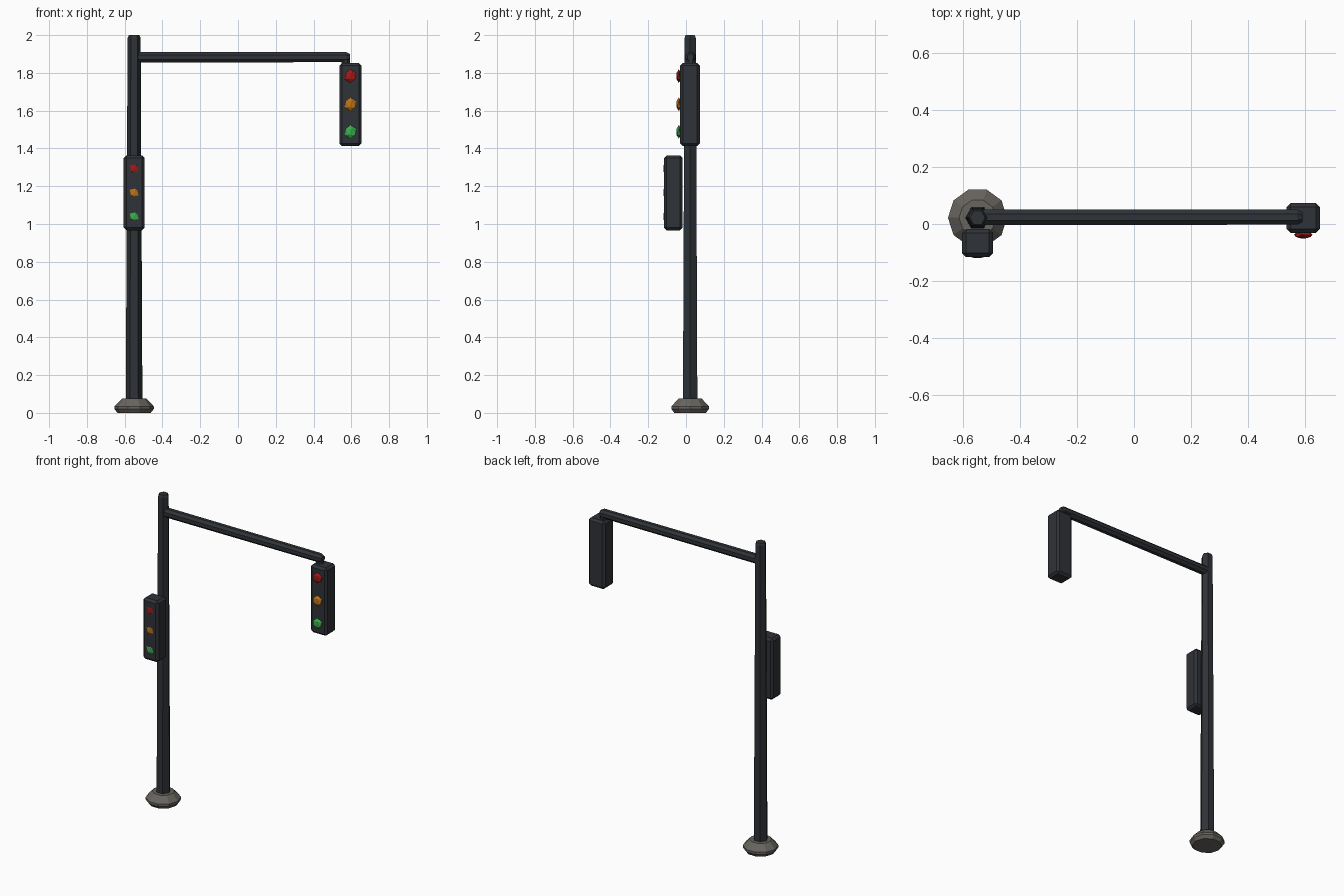
import bpy, bmesh, math
from mathutils import Vector, Matrix

if "Cube" in bpy.data.objects:
    bpy.data.objects.remove(bpy.data.objects["Cube"])


def material(name, rgb):
    m = bpy.data.materials.new(name)
    m.diffuse_color = (*rgb, 1)
    m.use_nodes = True
    m.node_tree.nodes["Principled BSDF"].inputs["Base Color"].default_value = m.diffuse_color
    return m


DARK = material("dark_metal", (0.028, 0.032, 0.038))
STONE = material("concrete", (0.14, 0.13, 0.115))
LAMPS = [("red", material("red_lens", (0.35, 0.01, 0.01))),
         ("amber", material("amber_lens", (0.5, 0.17, 0.01))),
         ("green", material("green_lens", (0.04, 0.42, 0.07)))]


def finish(bm, name, mat):
    bmesh.ops.recalc_face_normals(bm, faces=bm.faces)
    me = bpy.data.meshes.new(name)
    bm.to_mesh(me)
    bm.free()
    me.materials.append(mat)
    ob = bpy.data.objects.new(name, me)
    bpy.context.collection.objects.link(ob)
    return ob


def loft(name, rings, sides, mat, phase=0.0):
    """Rings of (centre, radius, tilt about y), bridged and capped."""
    bm = bmesh.new()
    prev = None
    for i, (c, r, tilt) in enumerate(rings):
        rot = Matrix.Rotation(tilt, 3, 'Y')
        ring = []
        for k in range(sides):
            a = 2 * math.pi * (k + phase) / sides
            ring.append(bm.verts.new(Vector(c) + rot @ Vector((r * math.cos(a), r * math.sin(a), 0))))
        if prev:
            for k in range(sides):
                n = (k + 1) % sides
                bm.faces.new((prev[k], prev[n], ring[n], ring[k]))
        if i in (0, len(rings) - 1):
            bm.faces.new(ring)
        prev = ring
    return finish(bm, name, mat)


def signal_head(prefix, centre, size, lens_z, lens_y, lens_r):
    # chamfered housing
    bm = bmesh.new()
    bmesh.ops.create_cube(bm, size=1)
    bmesh.ops.scale(bm, vec=size, verts=bm.verts)
    bmesh.ops.bevel(bm, geom=bm.edges[:], offset=0.014, segments=1, affect='EDGES')
    bmesh.ops.translate(bm, vec=centre, verts=bm.verts)
    finish(bm, prefix + "_housing", DARK)
    # faceted, flattened lenses
    for z, (colour, mat) in zip(lens_z, LAMPS):
        bm = bmesh.new()
        bmesh.ops.create_icosphere(bm, subdivisions=1, radius=lens_r)
        bmesh.ops.scale(bm, vec=(1, 0.4, 1), verts=bm.verts)
        bmesh.ops.translate(bm, vec=(centre[0], lens_y, z), verts=bm.verts)
        finish(bm, f"{prefix}_{colour}_lens", mat)


PX, PY = -0.55, 0.022

# footing
loft("footing", [((PX, PY, z), r, 0) for z, r in
                 [(0, 0.088), (0.02, 0.104), (0.035, 0.104), (0.07, 0.07), (0.075, 0.065)]], 10, STONE)

# tapered hexagonal pole with chamfered cap
loft("pole", [((PX, PY, z), r, 0) for z, r in
              [(0.06, 0.044), (1.0, 0.0395), (1.985, 0.0345), (2.0, 0.027)]], 6, DARK)

# overhead arm and short hanger
H = math.pi / 2
loft("arm", [((x, 0.024, 1.883), r, H) for x, r in
             [(-0.55, 0.03), (0.575, 0.0285), (0.593, 0.018)]], 8, DARK, 0.5)
loft("hanger", [((0.57, 0.024, z), 0.024, 0) for z in (1.885, 1.83)], 8, DARK, 0.5)

# signal heads
signal_head("hanging_signal", (0.595, 0.021, 1.632), (0.117, 0.104, 0.44),
            (1.783, 1.634, 1.488), -0.038, 0.036)
signal_head("pole_signal", (-0.55, -0.067, 1.165), (0.11, 0.098, 0.397),
            (1.294, 1.166, 1.04), -0.109, 0.033)
